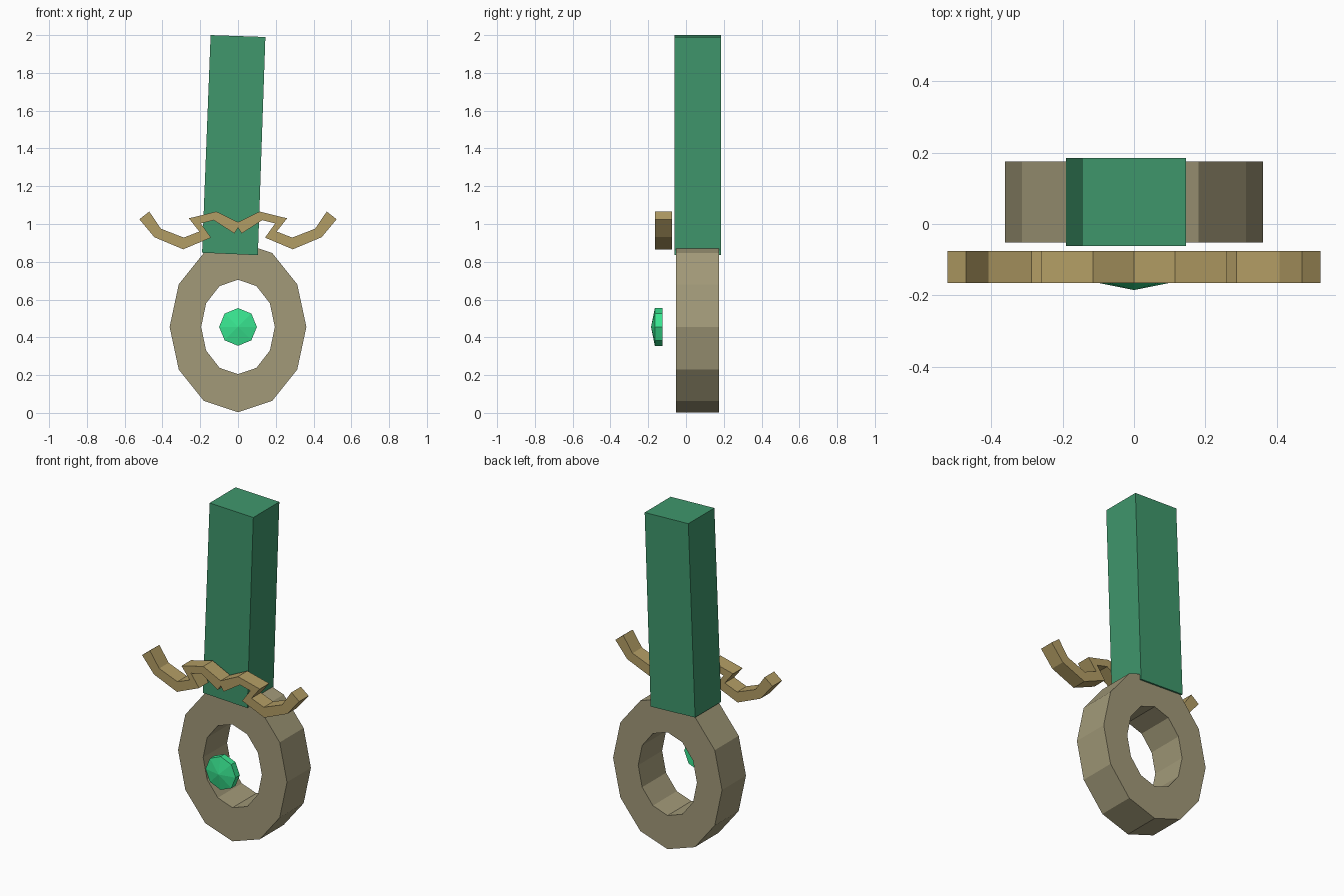
import bpy, bmesh, math

if "Cube" in bpy.data.objects:
    bpy.data.objects.remove(bpy.data.objects["Cube"])


def material(name, rgb):
    m = bpy.data.materials.new(name)
    m.diffuse_color = (*rgb, 1)
    m.use_nodes = True
    m.node_tree.nodes["Principled BSDF"].inputs["Base Color"].default_value = m.diffuse_color
    return m


def finish(name, bm, mat):
    bmesh.ops.recalc_face_normals(bm, faces=bm.faces[:])
    mesh = bpy.data.meshes.new(name)
    bm.to_mesh(mesh)
    bm.free()
    mesh.materials.append(mat)
    obj = bpy.data.objects.new(name, mesh)
    bpy.context.collection.objects.link(obj)
    return obj


def ellipse(rx, rz, n, cz):
    return [(rx * math.sin(2 * math.pi * i / n), cz + rz * math.cos(2 * math.pi * i / n))
            for i in range(n)]


def bridge(bm, a, b):
    n = len(a)
    for i in range(n):
        j = (i + 1) % n
        bm.faces.new((a[i], a[j], b[j], b[i]))


def loop(bm, pts, y):
    return [bm.verts.new((x, y, z)) for x, z in pts]


def slab(name, pts, y0, y1, mat, apex=None):
    """Extrude an x-z outline along y, with an optional point on the front."""
    bm = bmesh.new()
    front, back = loop(bm, pts, y0), loop(bm, pts, y1)
    bridge(bm, front, back)
    bm.faces.new(back)
    if apex:
        tip = bm.verts.new(apex)
        for i in range(len(front)):
            bm.faces.new((front[i], front[(i + 1) % len(front)], tip))
    else:
        bm.faces.new(front)
    return finish(name, bm, mat)


green = material("green", (0.05, 0.31, 0.15))
gem_green = material("gem_green", (0.04, 0.78, 0.28))
gold = material("gold", (0.45, 0.34, 0.13))
bronze = material("bronze", (0.36, 0.32, 0.19))
CZ = 0.455

# Slightly leaning square shaft
slab("shaft", [(-0.145, 2.0), (0.145, 1.99), (0.105, 0.835), (-0.19, 0.848)],
     -0.062, 0.185, green)

# Twelve-sided oval ring
bm = bmesh.new()
outer, inner = ellipse(0.362, 0.452, 12, CZ), ellipse(0.195, 0.25, 12, CZ)
loops = [loop(bm, p, y) for p, y in
         ((outer, -0.052), (outer, 0.175), (inner, 0.175), (inner, -0.052))]
for k in range(4):
    bridge(bm, loops[k], loops[(k + 1) % 4])
finish("ring", bm, bronze)

# Curling guard: right half of the outline, mirrored to the left
upper = [(0.0, 1.01), (0.115, 1.066), (0.26, 1.03), (0.205, 0.96),
         (0.287, 0.928), (0.408, 0.975), (0.47, 1.066)]
lower = [(0.522, 1.025), (0.443, 0.93), (0.29, 0.866), (0.143, 0.928),
         (0.197, 1.003), (0.128, 1.02), (0.02, 0.95), (0.0, 0.98)]
right = upper + lower
left = [(-x, z) for x, z in reversed(right[1:-1])]
slab("guard", right + left, -0.165, -0.075, gold)

# Eight-sided gem with a pointed front
slab("gem", ellipse(0.1, 0.1, 8, CZ), -0.165, -0.125, gem_green, apex=(0, -0.185, CZ))
